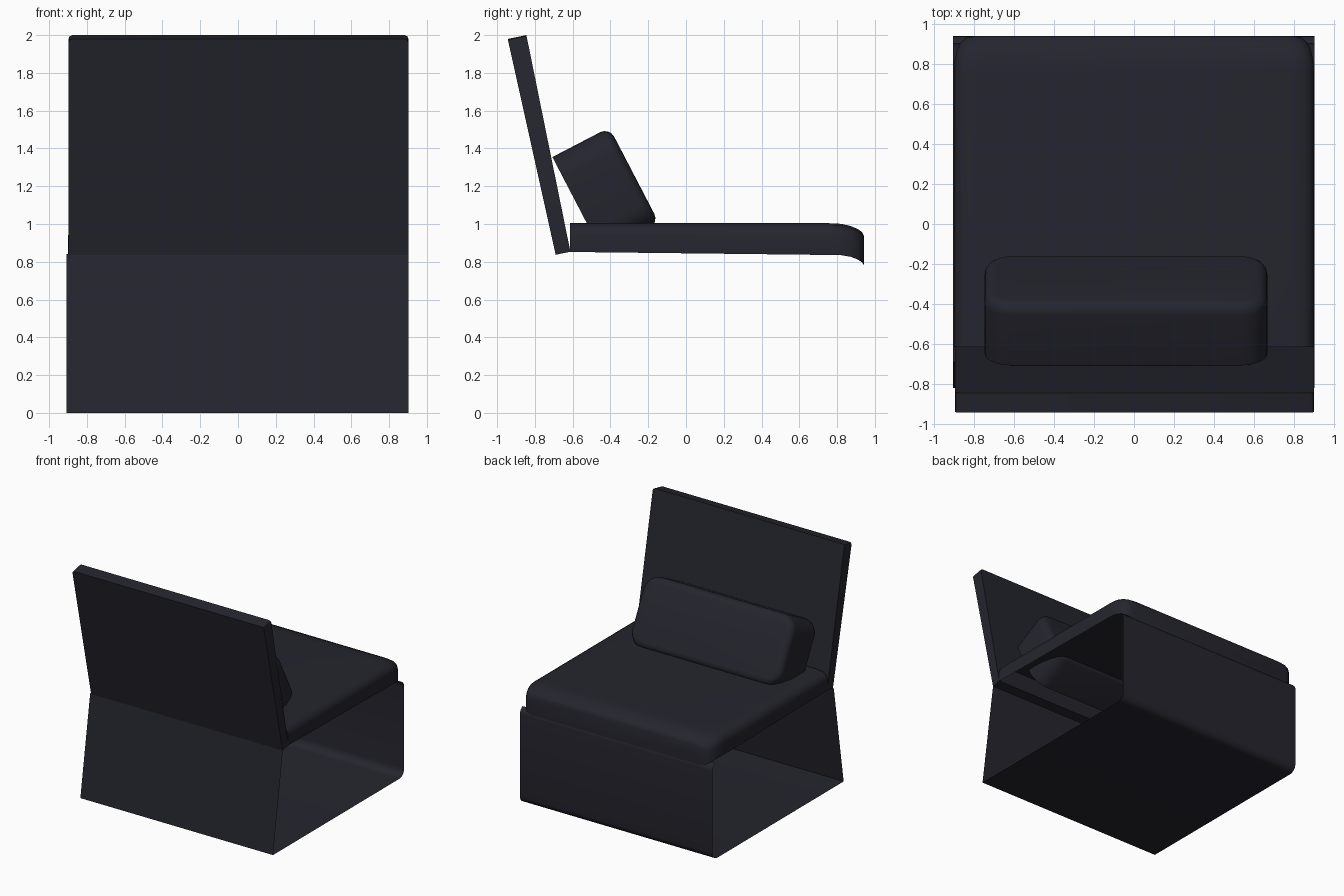
import bpy, bmesh, math
from mathutils import Matrix, Vector

if "Cube" in bpy.data.objects:
    bpy.data.objects.remove(bpy.data.objects["Cube"])

fabric = bpy.data.materials.new("charcoal fabric")
fabric.diffuse_color = (0.018, 0.018, 0.027, 1)
fabric.use_nodes = True
fabric.node_tree.nodes["Principled BSDF"].inputs["Base Color"].default_value = fabric.diffuse_color


def finish(name, bm, angle=35, flip_check=True):
    if flip_check:
        bmesh.ops.recalc_face_normals(bm, faces=bm.faces)
    me = bpy.data.meshes.new(name)
    bm.to_mesh(me)
    bm.free()
    me.materials.append(fabric)
    ob = bpy.data.objects.new(name, me)
    bpy.context.collection.objects.link(ob)
    bpy.ops.object.select_all(action='DESELECT')
    ob.select_set(True)
    bpy.context.view_layer.objects.active = ob
    bpy.ops.object.shade_smooth_by_angle(angle=math.radians(angle))
    return ob


def loft(bm, rows):
    vs = [[bm.verts.new(p) for p in r] for r in rows]
    for a, b in zip(vs, vs[1:]):
        for i in range(len(a) - 1):
            bm.faces.new((a[i], a[i + 1], b[i + 1], b[i]))
    return vs


# Base: one thin folded sheet (back, floor, front), open at the sides
def arc(cy, cz, r, a0, a1, n=5):
    return [(cy + r * math.cos(math.radians(a0 + (a1 - a0) * i / n)),
             cz + r * math.sin(math.radians(a0 + (a1 - a0) * i / n))) for i in range(n + 1)]


profile = [(-0.688, 0.84), (-0.82, 0.0)] + arc(0.875, 0.065, 0.065, -90, 0) \
    + arc(0.875, 0.755, 0.065, 0, 65)
bm = bmesh.new()
loft(bm, [[(x, y, z) for y, z in profile] for x in (-0.907, 0.903)])
finish("base_shell", bm)

# Seat cushion: cross-sections along y, rounded at the front, open below
stations = [  # y, half width, top z, bottom z
    (-0.615, 0.900, 1.004, 0.852), (0.76, 0.900, 1.004, 0.836),
    (0.82, 0.897, 1.001, 0.835), (0.87, 0.886, 0.990, 0.827),
    (0.91, 0.866, 0.973, 0.812), (0.932, 0.840, 0.957, 0.797),
    (0.942, 0.800, 0.938, 0.782)]
rows = []
for y, w, t, b in stations:
    half = [(w, b), (w, t - 0.065), (w - 0.012, t - 0.03), (w - 0.045, t - 0.008), (w - 0.11, t)]
    rows.append([(-x, y, z) for x, z in half] + [(x, y, z) for x, z in reversed(half)])
bm = bmesh.new()
vs = loft(bm, rows)
bm.faces.new(vs[-1])
bm.faces.new(list(reversed(vs[0])))
finish("seat_cushion", bm, 50)

# Backrest: leaning slab with softened edges
bm = bmesh.new()
side = [(-0.69, 0.837), (-0.612, 0.853), (-0.845, 2.0), (-0.944, 1.98)]
vs = loft(bm, [[(x, y, z) for y, z in side + side[:1]] for x in (-0.897, 0.902)])
bmesh.ops.remove_doubles(bm, verts=bm.verts, dist=1e-5)
bmesh.ops.holes_fill(bm, edges=bm.edges, sides=4)
top = [e for e in bm.edges if all(v.co.z > 1.9 for v in e.verts)
       and abs(e.verts[0].co.y - e.verts[1].co.y) > 0.05]
bmesh.ops.bevel(bm, geom=top, offset=0.02, segments=2, affect='EDGES', profile=0.5)
finish("backrest", bm)

# Lumbar pillow: rounded block, softened towards the sitter, tilted back
bm = bmesh.new()
bmesh.ops.create_cube(bm, size=1.0)
bmesh.ops.scale(bm, vec=(1.415, 0.34, 0.57), verts=bm.verts)
depth = [e for e in bm.edges if abs(e.verts[0].co.y - e.verts[1].co.y) > 0.1]
bmesh.ops.bevel(bm, geom=depth, offset=0.13, segments=6, affect='EDGES', profile=0.5)
rim = [e for e in bm.edges if all(v.co.y > 0.16 for v in e.verts)]
bmesh.ops.bevel(bm, geom=rim, offset=0.055, segments=4, affect='EDGES', profile=0.5)
bm.transform(Matrix.Translation(Vector((-0.04, -0.425, 1.18)))
             @ Matrix.Rotation(math.radians(27.5), 4, 'X'))
finish("lumbar_pillow", bm)
